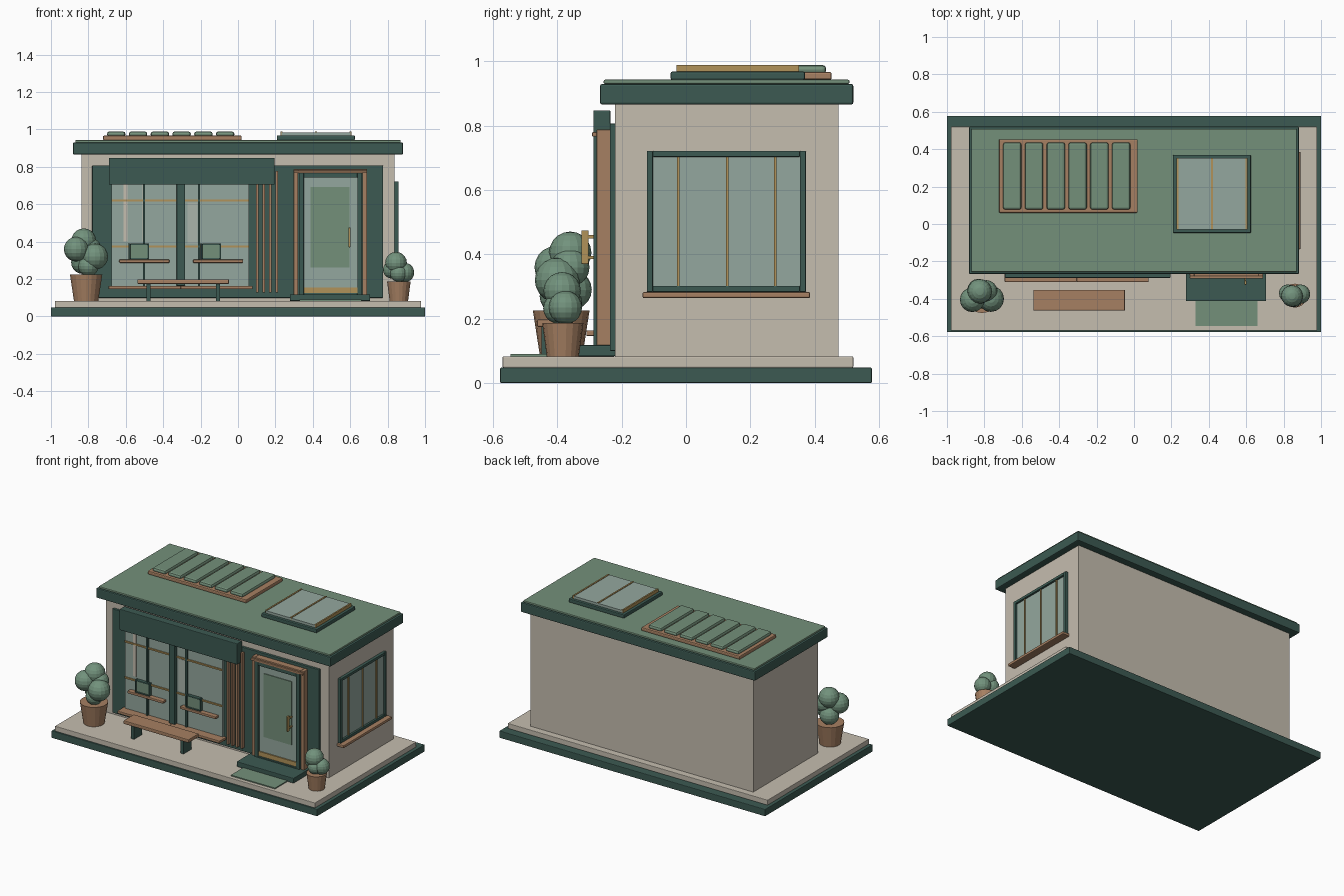
import bpy, math

if "Cube" in bpy.data.objects:
    bpy.data.objects.remove(bpy.data.objects["Cube"])


def mat(name, rgb):
    m = bpy.data.materials.new(name)
    m.diffuse_color = (*rgb, 1)
    m.use_nodes = True
    m.node_tree.nodes["Principled BSDF"].inputs["Base Color"].default_value = m.diffuse_color
    return m


DARK = mat("dark_green", (0.045, 0.102, 0.085))
SAGE = mat("sage_green", (0.174, 0.279, 0.195))
LEAF = mat("leaf_green", (0.17, 0.29, 0.205))
STONE = mat("stone_beige", (0.56, 0.51, 0.43))
GLASS = mat("pale_glass", (0.296, 0.386, 0.342))
WOOD = mat("warm_wood", (0.38, 0.215, 0.122))
BRASS = mat("brass", (0.44, 0.29, 0.10))
SHEEN = mat("glass_sheen", (0.40, 0.46, 0.41))


def box(name, m, x, y, z, bevel=0.0):
    """Box from (min, max) ranges with an optional rounded edge."""
    bpy.ops.mesh.primitive_cube_add(size=1, location=[sum(r) / 2 for r in (x, y, z)])
    o = bpy.context.object
    o.name = name
    o.scale = [r[1] - r[0] for r in (x, y, z)]
    bpy.ops.object.transform_apply(location=False, scale=True)
    o.data.materials.append(m)
    if bevel:
        b = o.modifiers.new("soft_edge", 'BEVEL')
        b.width, b.segments = bevel, 2
    return o


def frame(name, m, axis, a, b, depth, t, bottom=True):
    """Four bars round an opening; axis is the direction the frame faces."""
    (a0, a1), (b0, b1) = a, b
    bars = [("left", (a0, a0 + t), b), ("right", (a1 - t, a1), b),
            ("top", (a0 + t, a1 - t), (b1 - t, b1))]
    if bottom:
        bars.append(("bottom", (a0 + t, a1 - t), (b0, b0 + t)))
    for side, p, q in bars:
        r = {'x': (depth, p, q), 'y': (p, depth, q), 'z': (p, q, depth)}[axis]
        box(f"{name}_{side}", m, *r, bevel=0.003)


# Base, deck and building shell
box("base", DARK, (-1, 1), (-.578, .578), (0, .048), .004)
box("deck", STONE, (-.978, .978), (-.57, .52), (.048, .083), .003)
box("walls", STONE, (-.838, .838), (-.22, .474), (.083, .868))
box("roof_slab", DARK, (-.882, .882), (-.267, .52), (.866, .93), .006)
box("roof_cover", SAGE, (-.87, .87), (-.256, .508), (.93, .943), .004)

# Roof planter with six beds
box("roof_tray", WOOD, (-.722, .02), (.06, .453), (.943, .967), .006)
for i in range(6):
    x = -.70 + i * .1165
    box("planter_bed", SAGE, (x, x + .098), (.077, .436), (.96, .989), .012)

# Skylight
box("skylight_frame", DARK, (.208, .625), (-.048, .37), (.943, .968), .005)
box("skylight_glass", GLASS, (.232, .601), (-.03, .352), (.966, .985))
for x in (.232, .417, .601):
    box("skylight_bar", BRASS, (x - .005, x + .005), (-.03, .352), (.968, .989))

# Side window
box("side_glass", GLASS, (.836, .845), (-.115, .365), (.29, .715))
frame("side_frame", DARK, 'x', (-.122, .373), (.283, .722), (.836, .858), .019)
for y in (-.024, .128, .277):
    box("side_mullion", BRASS, (.84, .852), (y - .004, y + .004), (.3, .705))
box("side_sill", WOOD, (.836, .89), (-.135, .386), (.264, .283), .005)

# Shopfront panel and windows
box("front_panel", DARK, (-.78, .775), (-.237, -.218), (.1, .807), .003)
for s, (x0, x1) in enumerate([(-.675, -.328), (-.283, .06)]):
    box("shop_glass", GLASS, (x0, x1), (-.25, -.235), (.15, .74))
    xm = (-.502, -.208)[s]
    box("shop_mullion", DARK, (xm - .006, xm + .006), (-.262, -.245), (.16, .74))
    for z in (.375, .62):
        box("shop_rail", BRASS, (x0, x1), (-.258, -.245), (z - .005, z + .005))
    # shelf with a framed display box
    xs = (-.635, -.24)[s]
    box("display_shelf", WOOD, (xs, xs + .268), (-.282, -.245), (.287, .304), .004)
    xb = (-.585, -.2)[s]
    box("display_box", SAGE, (xb + .008, xb + .102), (-.27, -.25), (.312, .385))
    frame("display_frame", DARK, 'y', (xb, xb + .11), (.304, .391), (-.275, -.25), .009)
    # window sill
    xl = (-.692, -.307)[s]
    box("shop_sill", WOOD, (xl, xl + .385), (-.31, -.235), (.146, .164), .004)
for x, w in ((-.612, .022), (-.51, .01)):
    box("curtain_strip", STONE, (x, x + w), (-.253, -.249), (.4, .705))
box("glass_sheen", SHEEN, (-.27, -.217), (-.252, -.249), (.39, .61))
box("shop_centre_post", DARK, (-.328, -.283), (-.275, -.235), (.164, .75), .004)
box("fascia_board", DARK, (-.69, .195), (-.288, -.235), (.705, .848), .004)

# Timber slats beside the door
for i in range(4):
    x = .102 + i * .035
    box("timber_slat", WOOD, (x - .007, x + .007), (-.262, -.235), (.128, .778), .002)

# Door
frame("door_surround", WOOD, 'y', (.298, .69), (.083, .788), (-.278, -.23), .024, False)
box("door_head", WOOD, (.298, .69), (-.292, -.278), (.766, .78), .003)
box("door_backing", DARK, (.32, .668), (-.25, -.235), (.1, .768))
frame("door_leaf", DARK, 'y', (.326, .664), (.1, .768), (-.288, -.245), .026)
box("door_glass", GLASS, (.35, .642), (-.272, -.25), (.12, .745))
box("door_blind", SAGE, (.387, .597), (-.277, -.271), (.262, .693))
box("kick_plate", BRASS, (.352, .64), (-.28, -.271), (.122, .156))
box("door_handle", BRASS, (.59, .602), (-.325, -.303), (.37, .475), .003)
for z in (.39, .455):
    box("handle_mount", BRASS, (.592, .6), (-.306, -.27), (z - .005, z + .005))

# Step and mat
box("door_step", DARK, (.278, .707), (-.413, -.22), (.083, .118), .004)
box("door_mat", SAGE, (.328, .66), (-.545, -.413), (.083, .09))

# Bench
box("bench_seat", WOOD, (-.538, -.048), (-.463, -.352), (.174, .198), .005)
for x in (-.478, -.106):
    box("bench_leg", DARK, (x - .011, x + .011), (-.45, -.365), (.083, .176))


# Potted shrubs
def shrub(name, x, y, r_low, r_top, top, balls):
    bpy.ops.mesh.primitive_cone_add(vertices=18, radius1=r_low, radius2=r_top,
                                    depth=top - .083, location=(x, y, (top + .083) / 2))
    o = bpy.context.object
    o.name = name + "_pot"
    o.data.materials.append(WOOD)
    for bx, by, bz, r in balls:
        bpy.ops.mesh.primitive_uv_sphere_add(segments=16, ring_count=10, radius=r,
                                             location=(bx, by, bz))
        o = bpy.context.object
        o.name = name + "_leaves"
        o.data.materials.append(LEAF)
        bpy.ops.object.shade_smooth_by_angle(angle=math.radians(15))


shrub("large_shrub", -.812, -.388, .066, .088, .225, [
    (-.825, -.36, .405, .066), (-.865, -.405, .36, .066), (-.765, -.40, .32, .07),
    (-.83, -.355, .29, .062), (-.80, -.40, .27, .055), (-.79, -.36, .36, .06)])
shrub("small_shrub", .86, -.383, .05, .064, .187, [
    (.845, -.385, .287, .058), (.89, -.375, .235, .052), (.822, -.37, .25, .047),
    (.858, -.397, .232, .047)])
